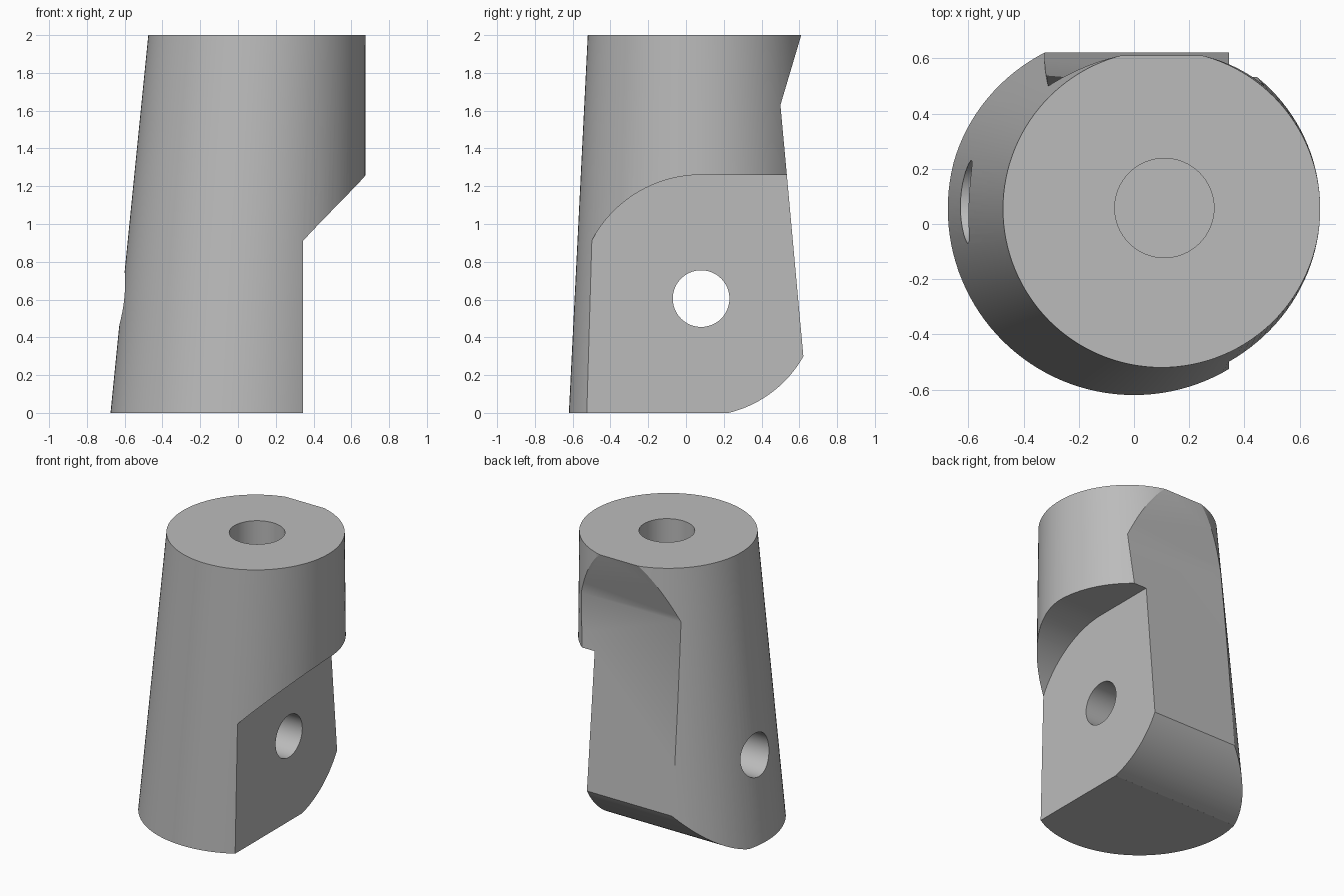
import bpy, bmesh
from math import sin, cos, pi, radians
from mathutils import Vector

cube = bpy.data.objects.get("Cube")
if cube:
    bpy.data.objects.remove(cube, do_unlink=True)

gray = bpy.data.materials.new("plain_gray")
gray.use_nodes = True
gray.diffuse_color = (0.5, 0.5, 0.5, 1)
gray.node_tree.nodes["Principled BSDF"].inputs["Base Color"].default_value = (0.5, 0.5, 0.5, 1)


def loft(name, start, end):
    """Solid between two matching loops of points, with flat end caps."""
    bm = bmesh.new()
    a, b = ([bm.verts.new(p) for p in loop] for loop in (start, end))
    bm.faces.new(a)
    bm.faces.new(b)
    for i in range(len(a)):
        j = (i + 1) % len(a)
        bm.faces.new((a[i], a[j], b[j], b[i]))
    bmesh.ops.recalc_face_normals(bm, faces=bm.faces)
    mesh = bpy.data.meshes.new(name)
    bm.to_mesh(mesh)
    bm.free()
    mesh.materials.append(gray)
    obj = bpy.data.objects.new(name, mesh)
    bpy.context.collection.objects.link(obj)
    return obj


def arc(cu, cv, r, start, end, steps):
    """Points on an arc, angles in degrees."""
    angles = [radians(start + (end - start) * i / steps) for i in range(steps + 1)]
    return [(cu + r * cos(t), cv + r * sin(t)) for t in angles]


def ring(cx, cy, r, z, n):
    return [Vector((x, y, z)) for x, y in arc(cx, cy, r, 0, 360, n)[:-1]]


def extrude_x(name, profile, x0, x1):
    """Sweep a (y, z) profile along x."""
    return loft(name, *[[Vector((x, y, z)) for y, z in profile] for x in (x0, x1)])


# Tapered body, upright along its left side
AXIS_Y = 0.055
body = loft("tapered_body", ring(0, AXIS_Y, 0.675, 0, 128), ring(0.1, AXIS_Y, 0.575, 2, 128))

# Pivot that the cross hole, cheek arc and heel arc share
PY, PZ = 0.08, 0.605

# Side profile: rounded heel, leaning back flat, flared top
side = [(-1, -1), (0.225, -1)] + arc(PY, PZ, 0.622, -76.5, -29.5, 24)
side += [(0.5, 1.63), (0.61, 2), (0.61, 3), (-1, 3)]
side_profile = extrude_x("side_profile_cutter", side, -1, 1)

# Cheek pocket with an arched roof on the left side
pocket = [(-0.575, -1)] + arc(PY, PZ, 0.655, 180, 90, 40) + [(1, PZ + 0.655), (1, -1)]
cheek = extrude_x("cheek_cutter", pocket, 0.345, 1)

# Cross hole and blind top bore
cross_hole = extrude_x("cross_hole_cutter", arc(PY, PZ, 0.15, 0, 360, 64)[:-1], -1, 1)
top_bore = loft("top_bore_cutter", ring(0.11, 0.058, 0.18, 1.4, 64), ring(0.11, 0.058, 0.18, 2.2, 64))

bpy.context.view_layer.objects.active = body
for cutter, operation in ((side_profile, 'INTERSECT'), (cheek, 'DIFFERENCE'),
                          (cross_hole, 'DIFFERENCE'), (top_bore, 'DIFFERENCE')):
    mod = body.modifiers.new(cutter.name, 'BOOLEAN')
    mod.object, mod.operation, mod.solver = cutter, operation, 'EXACT'
    bpy.ops.object.modifier_apply(modifier=mod.name)
    bpy.data.objects.remove(cutter, do_unlink=True)

# Smooth curves, sharp machined edges
for obj in bpy.context.selected_objects:
    obj.select_set(False)
body.select_set(True)
bpy.ops.object.shade_smooth_by_angle(angle=radians(25))
